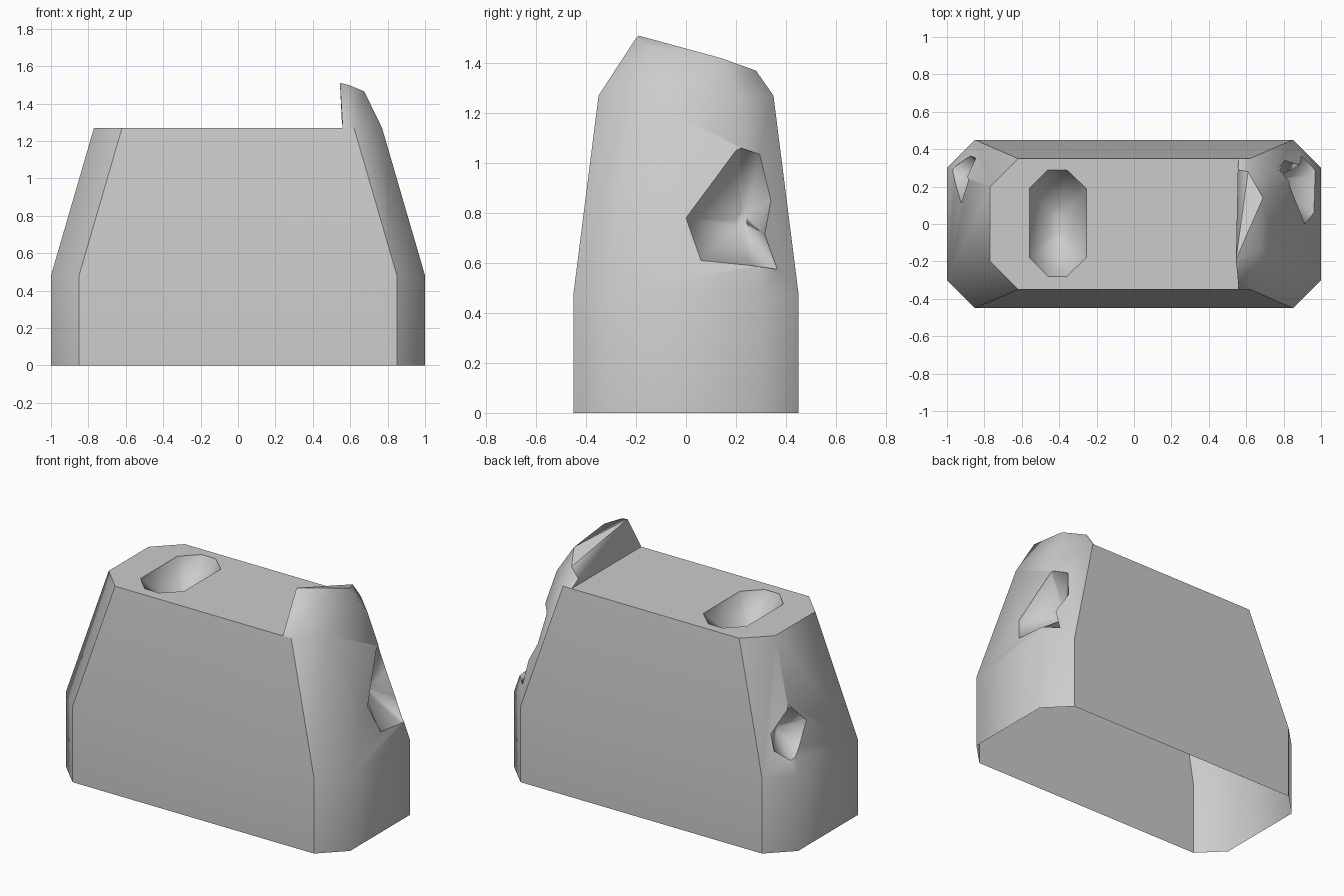
import bpy, bmesh
from mathutils import Vector

if "Cube" in bpy.data.objects:
    bpy.data.objects.remove(bpy.data.objects["Cube"])


def taper(z):
    return min(max((z - 0.48) / 0.79, 0), 1)


def end_x(y, z):
    # half length of the tapered, corner-cut shell at a given y, z
    t = taper(z)
    return 1 - 0.23 * t - max(0, abs(y) - (0.3 - 0.1 * t))


def ring(bm, hx, hy, z, c=0.15):
    pts = [(.56, -hy), (hx - c, -hy), (hx, c - hy), (hx, hy - c), (hx - c, hy),
           (.56, hy), (c - hx, hy), (-hx, hy - c), (-hx, c - hy), (c - hx, -hy)]
    return [bm.verts.new((x, y, z)) for x, y in pts]


def bridge(bm, a, b):
    n = len(a)
    for i in range(n):
        j = (i + 1) % n
        bm.faces.new((a[i], a[j], b[j], b[i]))


def make_object(bm, name):
    bmesh.ops.recalc_face_normals(bm, faces=bm.faces[:])
    mesh = bpy.data.meshes.new(name)
    bm.to_mesh(mesh)
    bm.free()
    obj = bpy.data.objects.new(name, mesh)
    bpy.context.collection.objects.link(obj)
    return obj


# tapered shell
bm = bmesh.new()
base, waist, rim = (ring(bm, *p) for p in
                    ((1, .45, 0), (1, .45, .48), (.77, .35, 1.27)))
bm.faces.new(base)
bridge(bm, base, waist)
bridge(bm, waist, rim)
bm.faces.new(rim[5:] + rim[:1])

# raised crest on the right end
crest = [bm.verts.new(p) for p in (
    (.545, -.19, 1.51), (.59, -.20, 1.50), (.675, -.14, 1.465),
    (.69, .14, 1.42), (.61, .28, 1.37), (.555, .29, 1.31))]
before = set(bm.faces)
bridge(bm, rim[:6], crest)
for i in range(1, 5):
    bm.faces.new((crest[0], crest[i], crest[i + 1]))
bmesh.ops.triangulate(bm, faces=[f for f in bm.faces if f not in before])
body = make_object(bm, "body_shell")


# dents: outer loop, loop just below the surface, then a sunken core
def cutter(name, outer, surface, core):
    bm = bmesh.new()
    loops = [[bm.verts.new(p) for p in loop] for loop in (outer, surface, core)]
    bm.faces.new(loops[0])
    bridge(bm, loops[0], loops[1])
    bridge(bm, loops[1], loops[2])
    bm.faces.new(loops[2])
    bmesh.ops.triangulate(bm, faces=bm.faces[:])
    return make_object(bm, name)


def end_dent(name, side, outline, centre, depth):
    cy, cz = centre
    outer = [(side * 1.2, y, z) for y, z in outline]
    surface = [(side * (end_x(y, z) - .004), y, z) for y, z in outline]
    core = [(side * (end_x(cy, cz) - depth), cy + (y - cy) * .15, cz + (z - cz) * .15)
            for y, z in outline]
    return cutter(name, outer, surface, core)


right = [(0, .78), (.06, .61), (.26, .59), (.365, .575), (.315, .715),
         (.34, .85), (.295, 1.035), (.22, 1.06), (.2, 1.05)]
left = [(.235, .876), (.11, .74), (.23, .625), (.31, .567), (.364, .625), (.353, .723)]
top = [(-.46, -.28), (-.36, -.28), (-.255, -.18), (-.255, .19),
       (-.36, .29), (-.46, .29), (-.56, .19), (-.56, -.18)]
cutters = [
    end_dent("right_cutter", 1, right, (.23, .77), .16),
    end_dent("left_cutter", -1, left, (.25, .71), .12),
    cutter("top_cutter", [(x, y, 1.4) for x, y in top],
           [(x, y, 1.266) for x, y in top],
           [(-.41 + (x + .41) * .3, y * .3, 1.12) for x, y in top])]
bpy.context.view_layer.objects.active = body
for c in cutters:
    mod = body.modifiers.new(c.name, 'BOOLEAN')
    mod.operation = 'DIFFERENCE'
    mod.solver = 'EXACT'
    mod.object = c
    bpy.ops.object.modifier_apply(modifier=mod.name)
    bpy.data.objects.remove(c)


# open underside, smooth ends and dents, crisp borders between regions
def region(f):
    c, n = f.calc_center_median(), f.normal
    if c.z > 1.269:
        return "end" if n.x > .25 or abs(n.y) > .5 else "top%d" % (n.x < -.5)
    if abs(c.y) > .45 - .1 * taper(c.z) - .001:
        return "side"
    return "end" if abs(c.x) > end_x(c.y, c.z) - .001 else "dent"


bm = bmesh.new()
bm.from_mesh(body.data)
bmesh.ops.delete(bm, geom=[f for f in bm.faces if all(v.co.z < .001 for v in f.verts)],
                 context='FACES')
bm.normal_update()
for f in bm.faces:
    f.smooth = True
for e in bm.edges:
    if len(e.link_faces) == 2:
        e.smooth = region(e.link_faces[0]) == region(e.link_faces[1])
bm.to_mesh(body.data)
bm.free()
